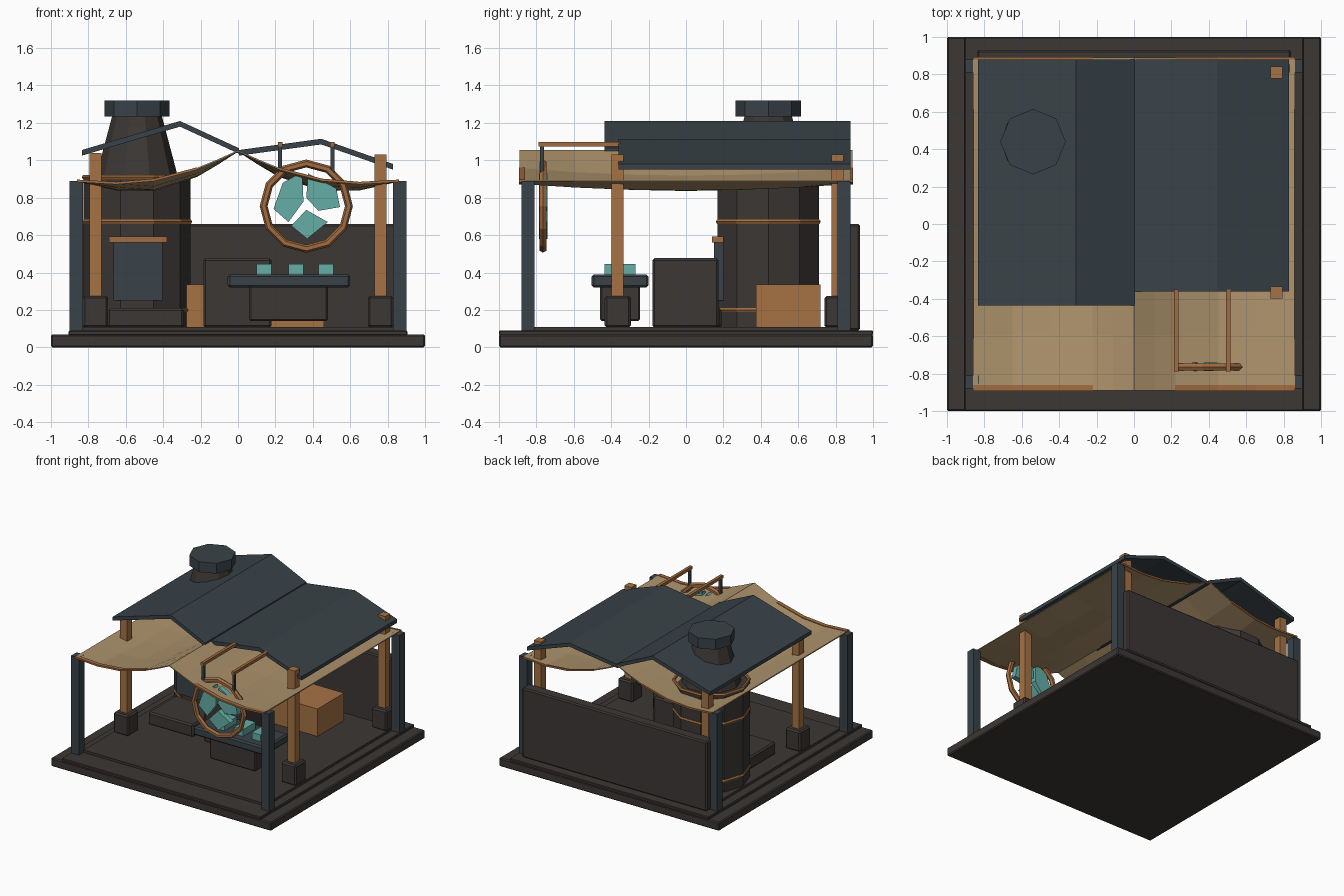
import bpy, bmesh, math
from mathutils import Vector

if "Cube" in bpy.data.objects:
    bpy.data.objects.remove(bpy.data.objects["Cube"])


def mat(name, r, g, b):
    m = bpy.data.materials.new(name)
    m.diffuse_color = (r, g, b, 1)
    m.use_nodes = True
    m.node_tree.nodes["Principled BSDF"].inputs["Base Color"].default_value = m.diffuse_color
    return m


DARK = mat("dark_stone", .045, .038, .035)
SLATE = mat("slate", .04, .055, .065)
WOOD = mat("wood", .38, .17, .06)
COPPER = mat("copper", .36, .15, .05)
CLOTH = mat("cloth", .42, .29, .15)
GLASS = mat("glass", .13, .42, .38)


def make(name, bm, m):
    bmesh.ops.recalc_face_normals(bm, faces=bm.faces)
    me = bpy.data.meshes.new(name)
    bm.to_mesh(me)
    bm.free()
    me.materials.append(m)
    ob = bpy.data.objects.new(name, me)
    bpy.context.collection.objects.link(ob)
    return ob


def box(name, x, y, z, m, bevel=0.0):
    bm = bmesh.new()
    bmesh.ops.create_cube(bm, size=1)
    for v in bm.verts:
        v.co = Vector([(a + b) / 2 + c * (b - a) for c, (a, b) in zip(v.co, (x, y, z))])
    ob = make(name, bm, m)
    if bevel:
        mod = ob.modifiers.new("bevel", 'BEVEL')
        mod.width, mod.segments = bevel, 1
    return ob


def extrude_xz(name, pts, y0, y1, m):
    bm = bmesh.new()
    f = bm.faces.new([bm.verts.new((x, y0, z)) for x, z in pts])
    r = bmesh.ops.extrude_face_region(bm, geom=[f])
    for v in r["geom"]:
        if isinstance(v, bmesh.types.BMVert):
            v.co.y = y1
    return make(name, bm, m)


def frustum(name, loc, r0, r1, z0, z1, n, m):
    bpy.ops.mesh.primitive_cone_add(vertices=n, radius1=r0, radius2=r1, depth=z1 - z0,
                                    location=(*loc, (z0 + z1) / 2), rotation=(0, 0, math.pi / 2))
    ob = bpy.context.object
    ob.name = name
    ob.data.materials.append(m)


def ring(name, loc, R, r, n, m, rot=(0, 0, 0)):
    bpy.ops.mesh.primitive_torus_add(major_segments=n, minor_segments=6, major_radius=R,
                                     minor_radius=r, location=loc, rotation=rot)
    ob = bpy.context.object
    ob.name = name
    ob.data.materials.append(m)


# stepped base and floor
box("base_slab", (-1, 1), (-1, 1), (0, .07), DARK, .008)
box("base_step", (-.905, .905), (-1, 1), (.065, .09), DARK, .005)
box("floor", (-.83, .83), (-.82, .83), (.085, .11), DARK)
box("back_wall", (-.84, .84), (.835, .93), (.09, .66), DARK, .01)

# corner posts, timber posts and their stone feet
for sx in (-1, 1):
    for sy in (-1, 1):
        cx, cy = sx * .865, sy * .845
        box("corner_post", (cx - .035, cx + .035), (cy - .035, cy + .035), (.09, .89), SLATE)
    for cy in (-.365, .81):
        cx = sx * .762
        box("timber_post", (cx - .032, cx + .032), (cy - .032, cy + .032),
            (.2, 1.04 if sx < 0 else 1.03), WOOD)
        box("post_foot", (cx - .068, cx + .068), (cy - .07, cy + .07), (.105, .275), DARK, .012)

# two folded roof panels
T = .03
for name, pts, y0 in (("left_roof", [(-.835, 1.055), (-.31, 1.21), (.005, 1.065)], -.435),
                      ("right_roof", [(.005, 1.055), (.445, 1.115), (.83, .98)], -.36)):
    low = [(x, z - T) for x, z in reversed(pts)]
    extrude_xz(name, pts + low, y0, .88, SLATE)

# sagging cloth canopy: (distance from ridge, edge height, extra sag mid-span)
PROFILE = [(0, 1.05, 0), (.11, 1.0, .02), (.22, .955, .04), (.45, .895, .055),
           (.65, .878, .035), (.86, .89, 0)]


def cloth_z(h, s, y):
    return h - s * (1 - (y / .89) ** 2)


bm = bmesh.new()
cols = [(-x, h, s) for x, h, s in PROFILE[:0:-1]] + PROFILE
ys = [-.89 + 1.78 * j / 6 for j in range(7)]
grid = [[bm.verts.new((x, y, cloth_z(h, s, y))) for x, h, s in cols] for y in ys]
for j in range(6):
    for i in range(len(cols) - 1):
        bm.faces.new((grid[j][i], grid[j][i + 1], grid[j + 1][i + 1], grid[j + 1][i]))
canopy = make("cloth_canopy", bm, CLOTH)
sol = canopy.modifiers.new("thickness", 'SOLIDIFY')
sol.thickness, sol.offset = .008, 0

# copper hems on the front and back cloth edges
for y0, y1 in ((-.893, -.86), (.88, .893)):
    for s in (-1, 1):
        pts = [(s * x, h + .007) for x, h, _ in PROFILE[2:]]
        extrude_xz("canopy_hem", pts + [(x, z - .014) for x, z in reversed(pts)], y0, y1, COPPER)

# furnace with bands, chimney cap, door and hearth
F = (-.54, .44)
frustum("furnace_body", F, .285, .285, .11, .9, 10, DARK)
frustum("furnace_hood", F, .222, .132, .9, 1.24, 10, DARK)
frustum("chimney_cap", F, .175, .175, 1.235, 1.32, 8, SLATE)
for z in (.2, .672, .91):
    ring("furnace_band", (*F, z), .282, .013, 10, COPPER)
box("furnace_door", (-.665, -.405), (.15, .2), (.25, .57), SLATE)
box("door_lintel", (-.69, -.38), (.14, .2), (.56, .592), COPPER)
box("hearth_ledge", (-.70, -.29), (-.17, .19), (.105, .21), DARK, .012)

# work block, long chest and table with glass samples
box("work_block", (-.185, .18), (-.18, .175), (.105, .477), DARK, .012)
box("wood_chest", (-.285, .46), (.375, .72), (.105, .335), WOOD)
box("table_base", (.06, .48), (-.46, -.245), (.14, .33), DARK, .01)
box("table_top", (-.055, .6), (-.505, -.2), (.32, .39), SLATE, .012)
for x in (.14, .31, .47):
    box("glass_sample", (x - .04, x + .04), (-.435, -.27), (.385, .445), GLASS)

# hanging ring with glass shards
ring("sign_ring", (.365, -.765, .755), .228, .021, 12, COPPER, (math.pi / 2, 0, 0))
for pts in ([(.19, .74), (.27, .67), (.35, .78), (.345, .9), (.33, .93), (.24, .88)],
            [(.375, .93), (.525, .85), (.545, .75), (.43, .73), (.365, .8)],
            [(.365, .735), (.48, .67), (.37, .58), (.285, .65)]):
    extrude_xz("glass_shard", pts, -.785, -.74, GLASS)

# sign hanger arms and drop rods
for x in (.225, .505):
    box("hanger_arm", (x - .012, x + .012), (-.788, -.35), (1.073, 1.097), COPPER)
    box("hanger_rod", (x - .01, x + .01), (-.78, -.76), (.92, 1.08), SLATE)
